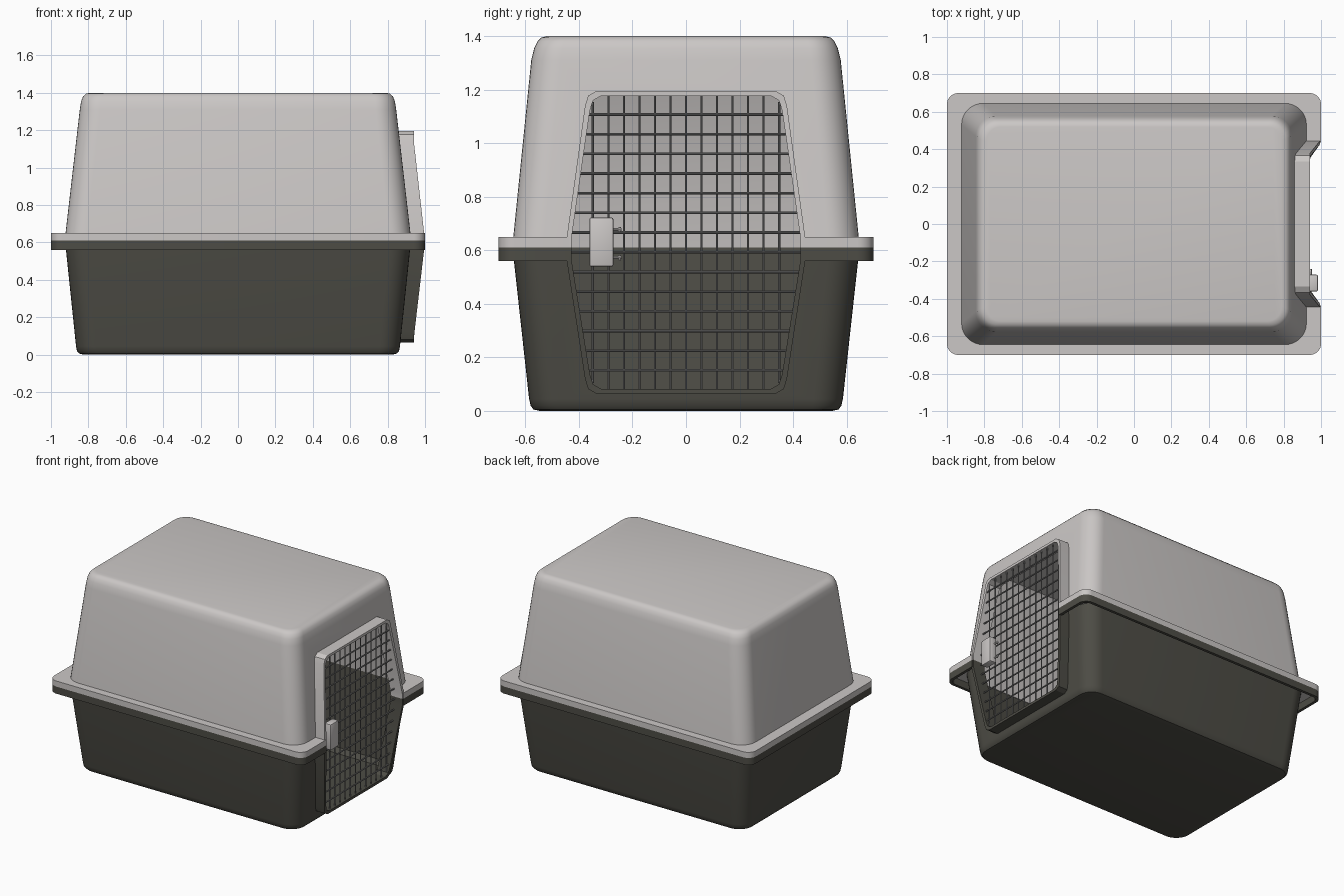
import bpy, bmesh, math
from mathutils import Vector

if "Cube" in bpy.data.objects:
    bpy.data.objects.remove(bpy.data.objects["Cube"])

def material(name, rgb):
    m = bpy.data.materials.new(name)
    m.diffuse_color = (*rgb, 1)
    m.use_nodes = True
    m.node_tree.nodes["Principled BSDF"].inputs["Base Color"].default_value = m.diffuse_color
    return m

LIGHT = material("light_plastic", (0.60, 0.575, 0.565))
DARK = material("dark_plastic", (0.075, 0.073, 0.06))
WIRE = material("wire", (0.22, 0.22, 0.22))

def finish(bm, name, *mats):
    bmesh.ops.recalc_face_normals(bm, faces=bm.faces[:])
    me = bpy.data.meshes.new(name)
    bm.to_mesh(me)
    bm.free()
    ob = bpy.data.objects.new(name, me)
    bpy.context.collection.objects.link(ob)
    for m in mats:
        me.materials.append(m)
    return ob

def activate(ob):
    bpy.ops.object.select_all(action='DESELECT')
    ob.select_set(True)
    bpy.context.view_layer.objects.active = ob

def smooth(ob, angle=35):
    activate(ob)
    bpy.ops.object.shade_smooth_by_angle(angle=math.radians(angle))

def cut(ob, cutter):
    activate(ob)
    mod = ob.modifiers.new("doorway", 'BOOLEAN')
    mod.operation, mod.solver, mod.object = 'DIFFERENCE', 'EXACT', cutter
    bpy.ops.object.modifier_apply(modifier=mod.name)

def bridge(bm, a, b):
    n = len(a)
    return [bm.faces.new((a[i], a[(i + 1) % n], b[(i + 1) % n], b[i])) for i in range(n)]

def loft(name, rings, mat, closed=False, seg=8):
    """Skin rounded rectangles given as (half x, half y, corner radius, z)."""
    bm = bmesh.new()
    loops = []
    for hx, hy, r, z in rings:
        loop = []
        for q, (sx, sy) in enumerate(((1, 1), (-1, 1), (-1, -1), (1, -1))):
            for i in range(seg + 1):
                a = (q + i / seg) * math.pi / 2
                loop.append(bm.verts.new((sx * (hx - r) + r * math.cos(a),
                                          sy * (hy - r) + r * math.sin(a), z)))
        loops.append(loop)
    for a, b in zip(loops, loops[1:]):
        bridge(bm, a, b)
    if closed:
        bridge(bm, loops[-1], loops[0])
    else:
        bm.faces.new(loops[0])
        bm.faces.new(loops[-1])
    return finish(bm, name, mat)

# Doorway outline in (y, z), inset by d
def outline(d):
    half = [(.335, .065), (.365, .082), (.377, .12), (.445, .56), (.445, .61),
            (.445, .65), (.377, 1.14), (.365, 1.178), (.335, 1.195)]
    pts = []
    for y, z in half:
        dz = d if z < .5 else -d if z > .7 else 0
        pts.append((y - d, z + dz))
    return pts + [(-y, z) for y, z in reversed(pts)]

def front_x(z):
    t = (.515 - abs(z - .605)) / .47
    return .94 + .055 * min(1, max(0, t))

def back_x(z):
    wall = .92 - .083 * (z - .65) / .7 if z > .6 else .92 - .055 * (.56 - z) / .52
    return wall - .02

# Shells: thin hollow tubs, lid carries the flange
lid = loft("upper_shell", [
    (.79, .52, .08, 1.385), (.82, .55, .09, 1.35), (.902, .627, .10, .61),
    (1, .7, .06, .61), (1, .7, .06, .65), (.922, .645, .115, .65),
    (.846, .578, .11, 1.31), (.839, .567, .105, 1.355), (.829, .555, .10, 1.38),
    (.813, .54, .09, 1.395), (.79, .52, .08, 1.4)], LIGHT)
tub = loft("lower_shell", [
    (.82, .54, .08, .02), (.848, .568, .09, .05), (.905, .63, .10, .61),
    (.925, .648, .115, .61), (.866, .586, .11, .045), (.861, .58, .105, .02),
    (.85, .57, .10, .006), (.825, .545, .09, 0)], DARK)
skirt = loft("rim_skirt", [(1, .7, .06, .56), (1, .7, .06, .61),
                           (.98, .68, .045, .61), (.98, .68, .045, .56)], DARK, closed=True)

# Doorway cutter
bm = bmesh.new()
ends = [[bm.verts.new((x, y, z)) for y, z in outline(.01)] for x in (.7, 1.1)]
bridge(bm, *ends)
for e in ends:
    bm.faces.new(e)
cutter = finish(bm, "doorway_cutter")
cutter.hide_render = True
for ob in (lid, tub, skirt):
    cut(ob, cutter)
    smooth(ob)
bpy.data.objects.remove(cutter)

# Door frame: raised surround, light above the seam and dark below
bm = bmesh.new()
loops = []
for d, fx in ((0, back_x), (0, front_x), (.018, front_x), (.018, back_x)):
    loops.append([bm.verts.new((fx(z), y, z)) for y, z in outline(d)])
for i in range(4):
    for f in bridge(bm, loops[i], loops[(i + 1) % 4]):
        f.material_index = int(f.calc_center_median().z < .6)
smooth(finish(bm, "door_frame", LIGHT, DARK), 25)

# Wire grille
def rod(bm, a, b, r, seg=8):
    a, b = Vector(a), Vector(b)
    res = bmesh.ops.create_cone(bm, cap_ends=True, segments=seg, radius1=r, radius2=r,
                                depth=(b - a).length)
    rot = (b - a).to_track_quat('Z', 'Y').to_matrix()
    for v in res["verts"]:
        v.co = rot @ v.co + (a + b) / 2

def half_width(z):
    dz = max(0, .56 - z, z - .65)
    return .436 - .068 * dz / (.44 if z < .6 else .49)

bm = bmesh.new()
for i in range(-6, 7):
    inset = .03 if abs(i) == 6 else 0
    rod(bm, (.925, i * .058, .075 + inset), (.925, i * .058, 1.185 - inset), .004)
for i in range(14):
    z = .152 + i * .0735
    rod(bm, (.932, -half_width(z), z), (.932, half_width(z), z), .005)
smooth(finish(bm, "door_grille", WIRE))

# Latch with two pins
bm = bmesh.new()
bmesh.ops.create_cube(bm, size=1)
for v in bm.verts:
    v.co = Vector((.958 + v.co.x * .052, -.316 + v.co.y * .09, .631 + v.co.z * .184))
bmesh.ops.bevel(bm, geom=bm.edges[:], offset=.008, segments=2, profile=.5, affect='EDGES')
for z in (.573, .678):
    rod(bm, (.945, -.275, z), (.945, -.24, z), .006)
    rod(bm, (.945, -.248, z - .01), (.945, -.248, z + .01), .005)
smooth(finish(bm, "door_latch", LIGHT))
